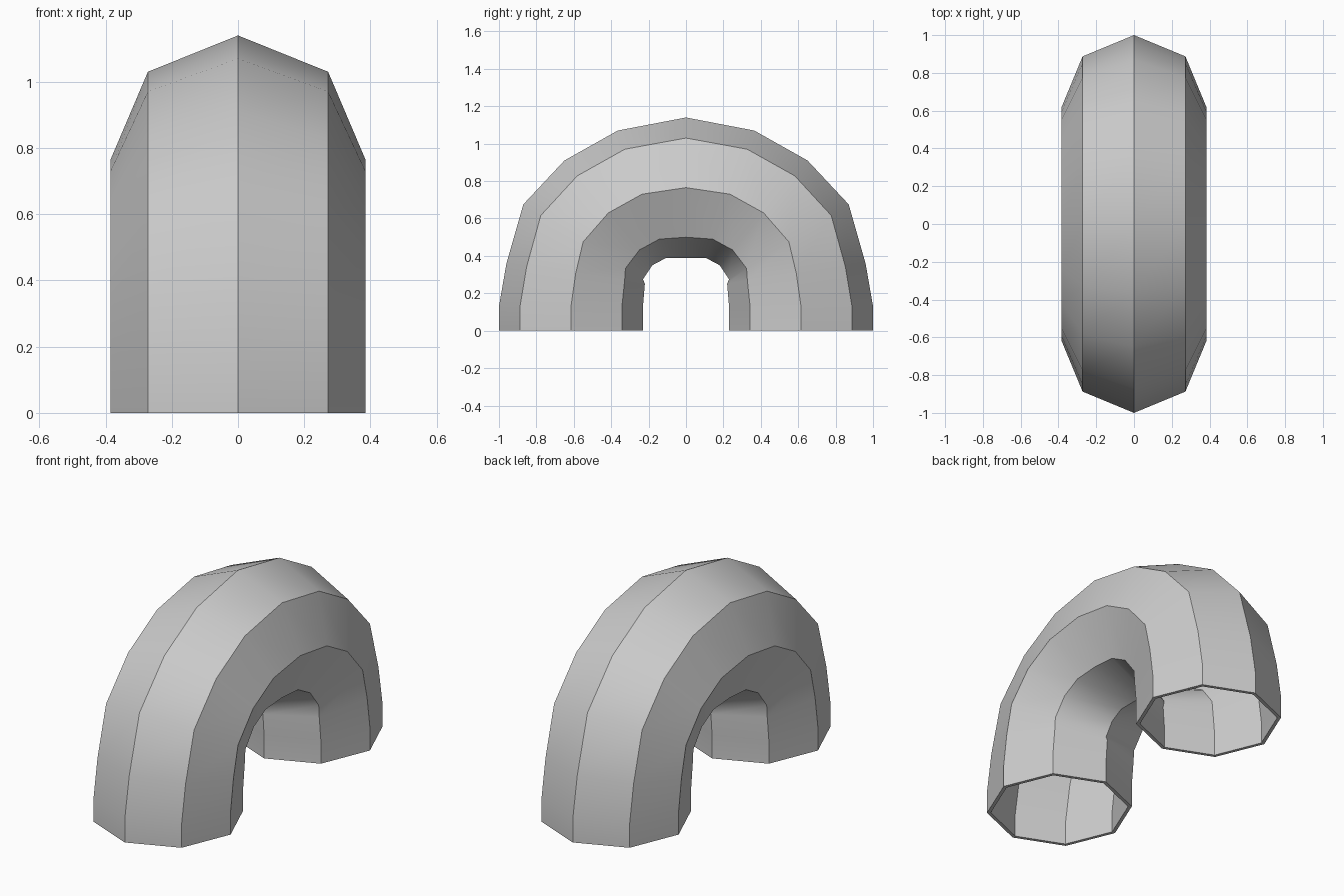
import bpy, bmesh, math

if "Cube" in bpy.data.objects:
    bpy.data.objects.remove(bpy.data.objects["Cube"])

R = 0.385   # half width of the octagonal tube
SIDES = 8

# Half path: (centre y, centre z, outer edge y, outer edge z), from foot to crown
half = [(-0.615, 0, -1.0, 0), (-0.615, 0.13, -1.0, 0.13),
        (-0.59, 0.305, -0.96, 0.36), (-0.55, 0.475, -0.87, 0.675),
        (-0.415, 0.63, -0.65, 0.91), (-0.235, 0.73, -0.365, 1.07),
        (0, 0.765, 0, 1.14)]
path = half + [(-a, b, -c, d) for a, b, c, d in reversed(half[:-1])]

# Sweep the octagon along the arch
bm = bmesh.new()
rings = []
for cy, cz, oy, oz in path:
    ring = []
    for i in range(SIDES):
        a = 2 * math.pi * i / SIDES
        c, s = math.cos(a), math.sin(a)
        ring.append(bm.verts.new((R * s, cy + (oy - cy) * c, cz + (oz - cz) * c)))
    rings.append(ring)
for r0, r1 in zip(rings, rings[1:]):
    for i in range(SIDES):
        j = (i + 1) % SIDES
        bm.faces.new((r0[i], r0[j], r1[j], r1[i])).smooth = True
bmesh.ops.recalc_face_normals(bm, faces=bm.faces)
# Make the normals point away from the tube centre
crown = max(bm.faces, key=lambda f: f.calc_center_median().z)
if crown.normal.z < 0:
    bmesh.ops.reverse_faces(bm, faces=bm.faces)

# Crisp lengthwise edges and rims, smooth along the bend
bm.edges.ensure_lookup_table()
for r0, r1 in zip(rings, rings[1:]):
    for a, b in zip(r0, r1):
        bm.edges.get((a, b)).smooth = False
for e in bm.edges:
    if e.is_boundary:
        e.smooth = False

mesh = bpy.data.meshes.new("arched_pipe")
bm.to_mesh(mesh)
bm.free()
pipe = bpy.data.objects.new("arched_pipe", mesh)
bpy.context.collection.objects.link(pipe)

# Thin wall, open at both feet
wall = pipe.modifiers.new("wall", 'SOLIDIFY')
wall.thickness = 0.02
wall.offset = -1
